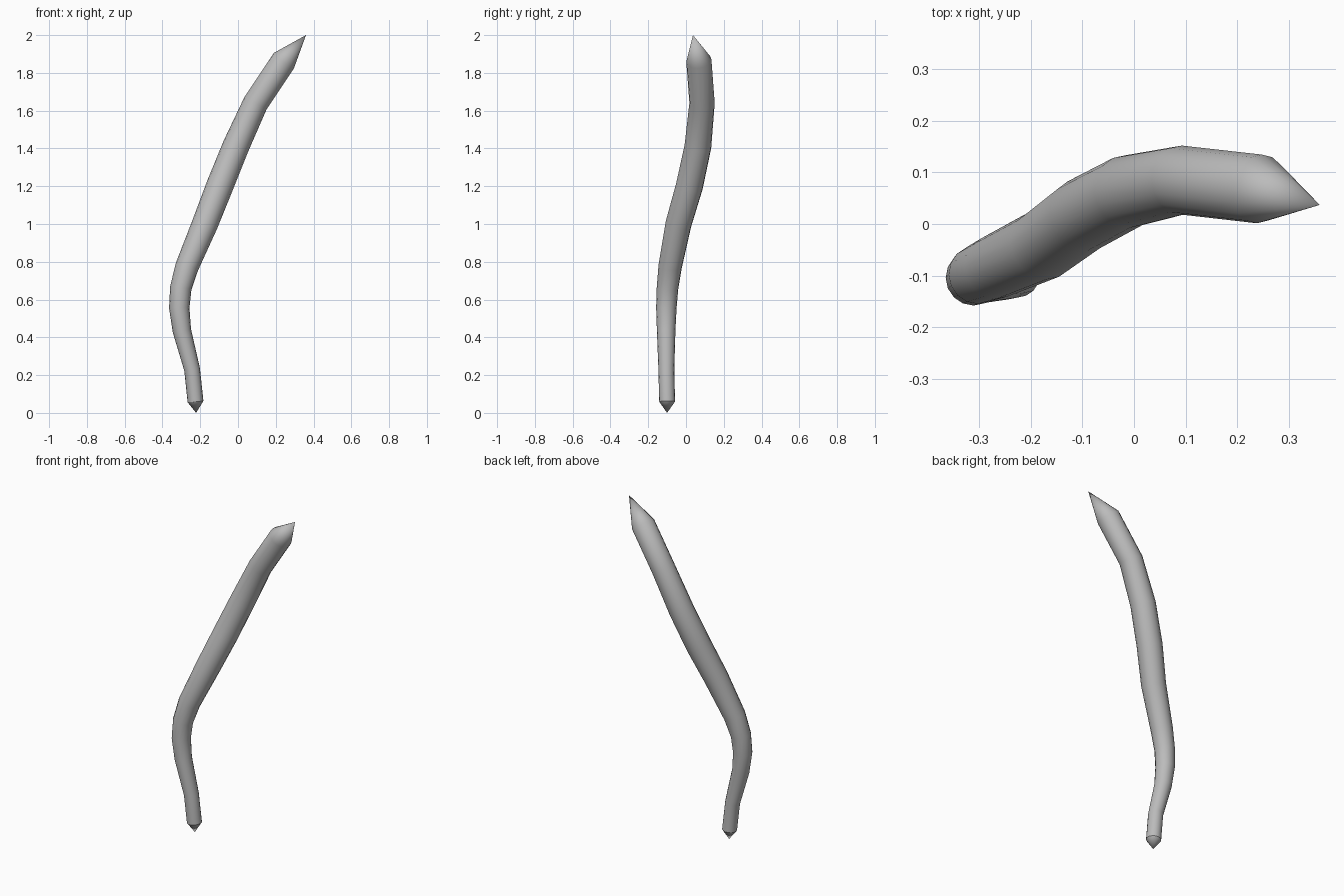
import bpy
import bmesh
import math
from mathutils import Vector

cube = bpy.data.objects.get("Cube")
if cube:
    bpy.data.objects.remove(cube, do_unlink=True)

SIDES = 16

# Centre line of the stick: x, y, z, radius (pointed at both ends)
PATH = [
    (-0.222, -0.100, 0.000, 0),
    (-0.225, -0.100, 0.060, 0.042),
    (-0.243, -0.104, 0.230, 0.042),
    (-0.297, -0.105, 0.435, 0.049),
    (-0.311, -0.104, 0.555, 0.054),
    (-0.303, -0.098, 0.660, 0.057),
    (-0.270, -0.084, 0.775, 0.062),
    (-0.175, -0.040, 1.000, 0.069),
    (-0.097, 0.018, 1.200, 0.072),
    (-0.012, 0.063, 1.410, 0.071),
    (0.093, 0.085, 1.640, 0.067),
    (0.243, 0.068, 1.865, 0.067),
    (0.360, 0.037, 2.000, 0),
]

grey = bpy.data.materials.new("grey")
grey.use_nodes = True
colour = (0.5, 0.5, 0.5, 1)
grey.diffuse_color = colour
grey.node_tree.nodes["Principled BSDF"].inputs["Base Color"].default_value = colour


def ring(bm, centre, tangent, radius):
    """Circle of vertices square to the path."""
    side = Vector((0, 1, 0)).cross(tangent).normalized()
    up = tangent.cross(side)
    verts = []
    for i in range(SIDES):
        a = math.tau * i / SIDES
        verts.append(bm.verts.new(centre + radius * (side * math.cos(a) + up * math.sin(a))))
    return verts


bm = bmesh.new()
points = [Vector(p[:3]) for p in PATH]

# Shaft rings
rings = []
for i in range(1, len(PATH) - 1):
    before = (points[i] - points[i - 1]).normalized()
    after = (points[i + 1] - points[i]).normalized()
    rings.append(ring(bm, points[i], (before + after).normalized(), PATH[i][3]))

# Shaft walls
for low, high in zip(rings, rings[1:]):
    for i in range(SIDES):
        j = (i + 1) % SIDES
        bm.faces.new((low[i], low[j], high[j], high[i]))

# Pointed ends
for end, tip in ((rings[0], points[0]), (rings[-1], points[-1])):
    apex = bm.verts.new(tip)
    for i in range(SIDES):
        bm.faces.new((end[i], end[(i + 1) % SIDES], apex))

bmesh.ops.recalc_face_normals(bm, faces=bm.faces)
mesh = bpy.data.meshes.new("bent_stick")
bm.to_mesh(mesh)
bm.free()
mesh.materials.append(grey)

stick = bpy.data.objects.new("bent_stick", mesh)
bpy.context.collection.objects.link(stick)
bpy.context.view_layer.objects.active = stick
stick.select_set(True)
bpy.ops.object.shade_smooth_by_angle(angle=math.radians(30))
